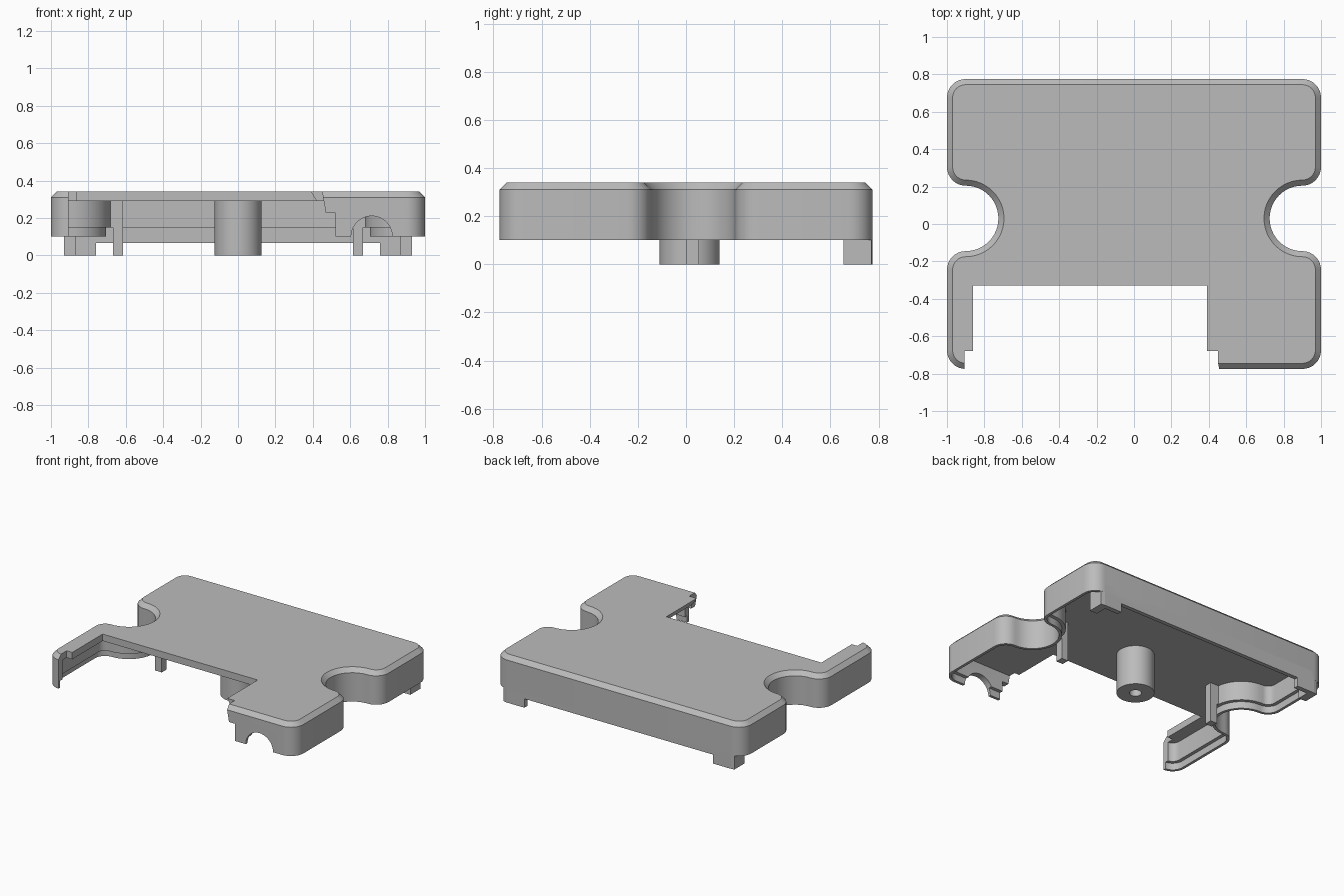
import bpy
import bmesh
from math import cos, sin, pi, radians

cube = bpy.data.objects.get("Cube")
if cube:
    bpy.data.objects.remove(cube, do_unlink=True)

grey = bpy.data.materials.new("plain grey")
grey.use_nodes = True
grey.diffuse_color = (0.5, 0.5, 0.5, 1)
grey.node_tree.nodes["Principled BSDF"].inputs["Base Color"].default_value = (0.5, 0.5, 0.5, 1)


def finish(name, bm):
    bmesh.ops.recalc_face_normals(bm, faces=bm.faces)
    mesh = bpy.data.meshes.new(name)
    bm.to_mesh(mesh)
    bm.free()
    mesh.materials.append(grey)
    obj = bpy.data.objects.new(name, mesh)
    bpy.context.collection.objects.link(obj)
    return obj


def loft(name, rings):
    """Closed solid from a stack of equal-length point rings."""
    bm = bmesh.new()
    loops = [[bm.verts.new(p) for p in ring] for ring in rings]
    for a, b in zip(loops, loops[1:]):
        for i in range(len(a)):
            j = (i + 1) % len(a)
            bm.faces.new((a[i], a[j], b[j], b[i]))
    bm.faces.new(loops[0])
    bm.faces.new(loops[-1])
    return finish(name, bm)


def box(name, x, y, z):
    return loft(name, [[(x[0], y[0], h), (x[1], y[0], h), (x[1], y[1], h), (x[0], y[1], h)] for h in z])


def front_prism(name, profile, y0, y1):
    return loft(name, [[(x, y, z) for x, z in profile] for y in (y0, y1)])


def disc(x, y, r, n=48):
    return [(x + r * cos(2 * pi * i / n), y + r * sin(2 * pi * i / n)) for i in range(n)]


def cut(obj, cutter):
    mod = obj.modifiers.new("cut", 'BOOLEAN')
    mod.operation = 'DIFFERENCE'
    mod.solver = 'EXACT'
    mod.object = cutter
    bpy.context.view_layer.objects.active = obj
    bpy.ops.object.modifier_apply(modifier=mod.name)
    bpy.data.objects.remove(cutter, do_unlink=True)


def smooth(obj):
    bpy.ops.object.select_all(action='DESELECT')
    obj.select_set(True)
    bpy.context.view_layer.objects.active = obj
    bpy.ops.object.shade_smooth_by_angle(angle=radians(30))


# Rounded outline with a round bite in each side, shrunk inwards by d
R, NOTCH, CX, NY, EDGE = 0.1, 0.175, 0.9, 0.03, 0.775


def outline(d, z):
    def arc(cy, r, start, end, n):
        return [(CX + r * cos(radians(start + (end - start) * i / n)),
                 cy + r * sin(radians(start + (end - start) * i / n))) for i in range(n + 1)]
    r = R - d
    reach = NOTCH + R
    right = arc(R - EDGE, r, -90, 0, 8)
    right += arc(NY - reach, r, 0, 90, 8)
    right += arc(NY, NOTCH + d, 270, 90, 24)[1:-1]
    right += arc(NY + reach, r, -90, 0, 8)
    right += arc(EDGE - R, r, 0, 90, 8)
    left = [(-x, y) for x, y in reversed(right)]
    return [(x, y, z) for x, y in right + left]


# Shell: thick wall, thin lip, chamfered top
WALL, LIP = 0.045, 0.02
shell = loft("cover_shell", [outline(d, z) for d, z in (
    (WALL, 0.29), (WALL, 0.15), (LIP, 0.15), (LIP, 0.1),
    (0, 0.1), (0, 0.31), (0.03, 0.34))])

# Front opening, stepped wall ends and cable arch
cut(shell, front_prism("opening_cutter", [
    (-0.86, 0), (0.42, 0), (0.42, 0.29), (0.39, 0.34), (0.39, 0.5), (-0.86, 0.5)], -1, -0.33))
cut(shell, front_prism("wall_cutter", [
    (-0.905, 0), (0.52, 0), (0.52, 0.225), (0.47, 0.225),
    (0.45, 0.34), (0.45, 0.5), (-0.905, 0.5)], -1, -0.68))
cut(shell, front_prism("arch_cutter", disc(0.715, 0.1, 0.11), -1, -0.7))
smooth(shell)

# Screw boss with a blind hole
boss = loft("screw_boss", [[(x, y, z) for x, y in disc(0, 0.015, 0.125)] for z in (0, 0.3)])
cut(boss, loft("hole_cutter", [[(x, y, z) for x, y in disc(0, 0.015, 0.04, 32)] for z in (-0.1, 0.25)]))
smooth(boss)

# Lower edge of the back wall
box("back_wall_skirt", (-0.76, 0.76), (0.745, EDGE), (0.065, 0.16))

# Clip posts behind the bites and corner tabs at the back
for side, s in (("left", 1), ("right", -1)):
    box(side + "_clip_post", (s * 0.615, s * 0.668), (0.0, 0.055), (0, 0.3))
    box(side + "_clip_root", (s * 0.66, s * 0.7), (0.0, 0.055), (0.15, 0.3))
    tab = [(0.76, EDGE), (0.9, EDGE), (0.93, 0.77), (0.93, 0.655),
           (0.87, 0.655), (0.87, 0.74), (0.76, 0.74)]
    loft(side + "_corner_tab", [[(s * x, y, z) for x, y in tab] for z in (0, 0.16)])
